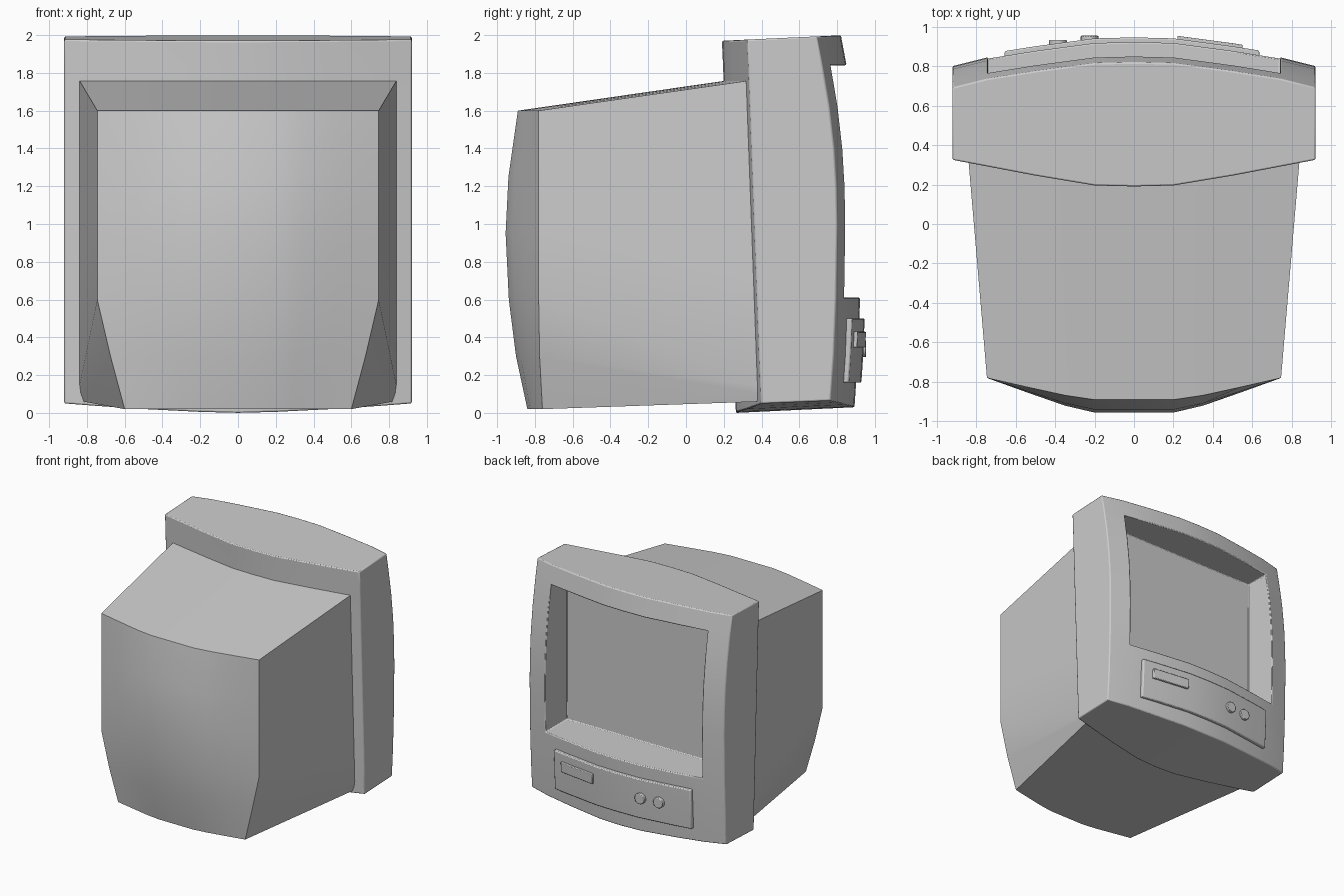
import bpy, bmesh, math
from mathutils import Vector

if "Cube" in bpy.data.objects:
    bpy.data.objects.remove(bpy.data.objects["Cube"])

casing = bpy.data.materials.new("casing grey")
casing.diffuse_color = (0.6, 0.6, 0.6, 1)
casing.use_nodes = True
casing.node_tree.nodes["Principled BSDF"].inputs["Base Color"].default_value = casing.diffuse_color


def lerp(table, v):
    """Piecewise linear lookup in (key, value) pairs."""
    for (a, fa), (b, fb) in zip(table, table[1:]):
        if v <= b:
            return fa + (fb - fa) * (v - a) / (b - a)
    return table[-1][1]


def sheet(bm, fn, us, vs, skip=None):
    pts = [[bm.verts.new(fn(u, v)) for u in us] for v in vs]
    for j in range(len(vs) - 1):
        for i in range(len(us) - 1):
            if skip and skip((us[i] + us[i + 1]) / 2, (vs[j] + vs[j + 1]) / 2):
                continue
            bm.faces.new((pts[j][i], pts[j][i + 1], pts[j + 1][i + 1], pts[j + 1][i]))


def wall(bm, fa, fb, us, vs):
    """Join the outlines of two sheets."""
    loop = [(u, vs[0]) for u in us] + [(us[-1], v) for v in vs[1:]]
    loop += [(u, vs[-1]) for u in us[-2::-1]] + [(us[0], v) for v in vs[-2::-1]]
    a = [bm.verts.new(fa(*p)) for p in loop]
    b = [bm.verts.new(fb(*p)) for p in loop]
    for i in range(len(loop) - 1):
        bm.faces.new((a[i], a[i + 1], b[i + 1], b[i]))


def finish(bm, name, bevel=0.0):
    bmesh.ops.remove_doubles(bm, verts=bm.verts, dist=1e-5)
    bmesh.ops.recalc_face_normals(bm, faces=bm.faces)
    mesh = bpy.data.meshes.new(name)
    bm.to_mesh(mesh)
    bm.free()
    ob = bpy.data.objects.new(name, mesh)
    bpy.context.collection.objects.link(ob)
    mesh.materials.append(casing)
    bpy.ops.object.select_all(action='DESELECT')
    ob.select_set(True)
    bpy.context.view_layer.objects.active = ob
    bpy.ops.object.shade_smooth_by_angle(angle=math.radians(30))
    if bevel:
        m = ob.modifiers.new("soft edges", 'BEVEL')
        m.width, m.segments, m.limit_method = bevel, 2, 'ANGLE'
        m.angle_limit = math.radians(40)
    return ob


# Curved front and rear surfaces of the bezel
FRONT_Z = [(0, .89), (.3, .91), (.61, .922), (1, .928), (1.2, .924), (1.4, .912),
           (1.62, .887), (1.84, .85), (2, .82)]
FRONT_X = [(0, 0), (.2, .005), (.5, .045), (.74, .083), (.92, .128)]
REAR_X = [(0, 0), (.2, .005), (.5, .055), (.92, .135)]


def front_y(x, z):
    return lerp(FRONT_Z, z) - lerp(FRONT_X, abs(x))


def rear_y(x, z):
    return .264 - .037 * z + lerp(REAR_X, abs(x))


def mirrored(vals):
    return [-v for v in reversed(vals)] + [0] + vals


# Bezel with a straight-walled recess down to the flat screen
def bezel_front(x, z):
    s = (abs(x) / .92) ** 1.5
    if z == 0:
        z = .03 + .035 * s
    y = front_y(x, z)
    if z == 2:
        z = 1.97 + .046 * (y - .19)
    return x, y, z


def bezel_rear(x, z):
    if z == 0:
        z = .05 * (abs(x) / .92) ** 1.5
    y = rear_y(x, z)
    if z == 2:
        z = 1.97 + .046 * (y - .19)
    return x, y, z


def screen(x, z):
    return x, .55, z


xs = mirrored([.2, .5, .74, .92])
zs = [0, .3, .61, .8, 1, 1.2, 1.4, 1.62, 1.84, 2]
bm = bmesh.new()
sheet(bm, bezel_front, xs, zs, lambda x, z: abs(x) < .74 and .61 < z < 1.84)
sheet(bm, bezel_rear, xs, zs)
wall(bm, bezel_front, bezel_rear, xs, zs)
wall(bm, bezel_front, screen, xs[1:-1], zs[2:-1])
sheet(bm, screen, xs[1:-1], zs[2:-1])
finish(bm, "bezel_and_screen", .008)

# Tapered tube housing: rows are (rear half width, edge y, bulge, rear z, front half width, front z)
ROWS = [(.60, -.76, .08, .02, .82, .06), (.675, -.775, .125, .3, .835, .10),
        (.745, -.78, .158, .6, .84, .14), (.745, -.78, .175, .95, .84, .7),
        (.745, -.78, .16, 1.25, .84, 1.2), (.745, -.78, .11, 1.6, .84, 1.76)]
BULGE = [(0, 1), (.27, 1), (.47, .8), (.72, .43), (1, 0)]


def housing_rear(t, r):
    w, y, b, z, _, _ = ROWS[r]
    return t * w, y - b * lerp(BULGE, abs(t)), z


def housing_front(t, r):
    _, _, _, _, w, z = ROWS[r]
    return t * w, rear_y(t * w, z) + .02, z


ts = mirrored([.27, .47, .72, 1])
rows = list(range(len(ROWS)))
bm = bmesh.new()
sheet(bm, housing_rear, ts, rows)
sheet(bm, housing_front, ts, rows)
wall(bm, housing_rear, housing_front, ts, rows)
finish(bm, "tube_housing")


# Plates that follow the curved front
def plate(name, xs, zs, low, high, bevel):
    def inner(x, z):
        return x, front_y(x, z) + low, z

    def outer(x, z):
        return x, front_y(x, z) + high, z
    bm = bmesh.new()
    sheet(bm, inner, xs, zs)
    sheet(bm, outer, xs, zs)
    wall(bm, inner, outer, xs, zs)
    finish(bm, name, bevel)


plate("control_panel", [-.655, -.5, -.2, 0, .2, .5, .635], [.16, .3, .5], -.02, .028, .008)
plate("power_button", [.22, .5, .55], [.345, .43], .02, .046, .005)

# Round knobs
for i, x in enumerate((-.385, -.225)):
    bm = bmesh.new()
    bmesh.ops.create_cone(bm, cap_ends=True, segments=20, radius1=.045, radius2=.045, depth=.05)
    bmesh.ops.rotate(bm, verts=bm.verts, matrix=Vector((0, 0, 1)).rotation_difference(
        Vector((0, 1, 0))).to_matrix())
    bmesh.ops.translate(bm, verts=bm.verts, vec=(x, front_y(x, .34) + .026, .34))
    finish(bm, "knob_%d" % (i + 1), .005)
